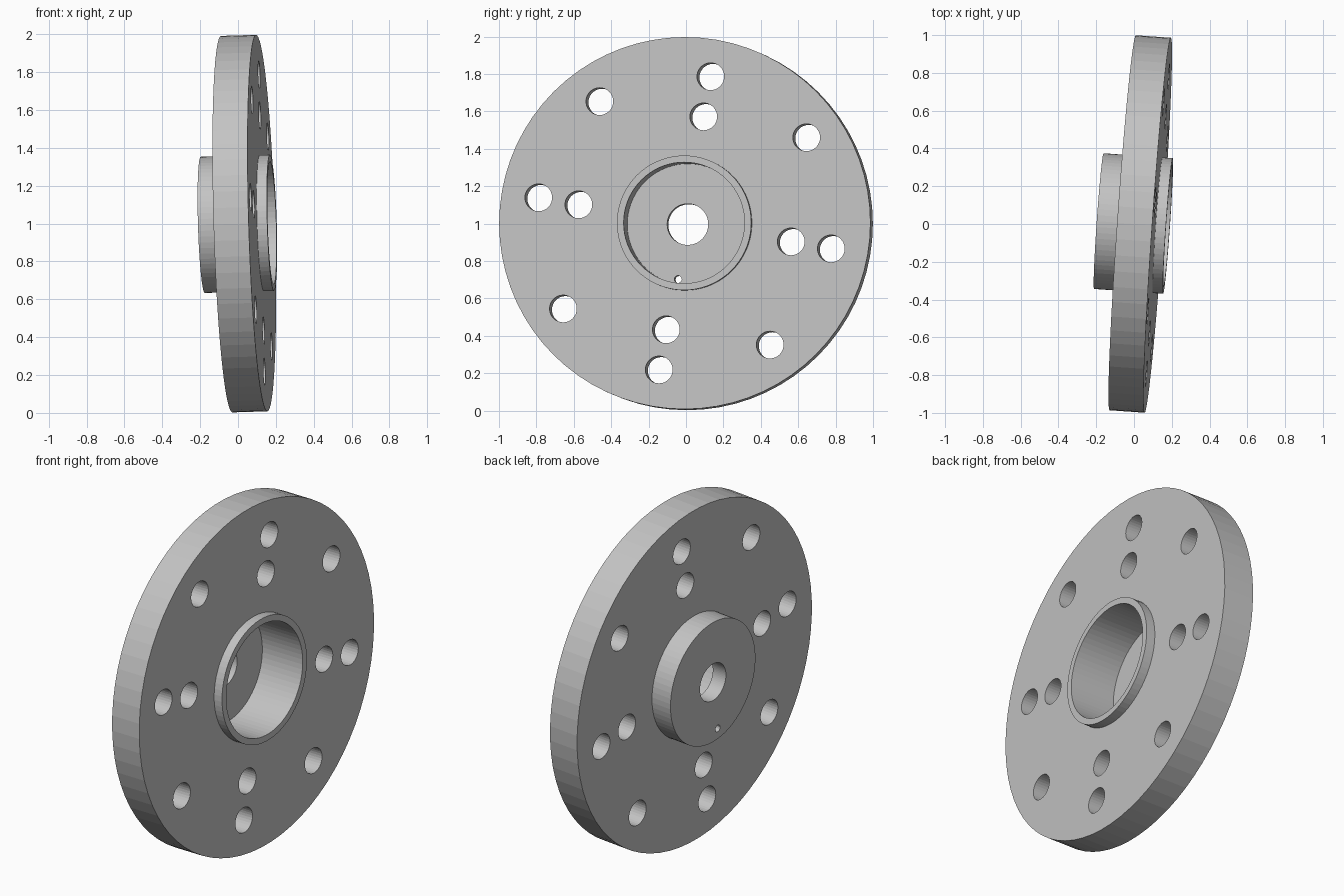
import bpy
import bmesh
from math import cos, sin, radians, tau
from mathutils import Matrix, Vector

if "Cube" in bpy.data.objects:
    bpy.data.objects.remove(bpy.data.objects["Cube"], do_unlink=True)

# Material
steel = bpy.data.materials.new("plain grey metal")
steel.use_nodes = True
GREY = (0.55, 0.55, 0.55, 1)
steel.diffuse_color = GREY
steel.node_tree.nodes["Principled BSDF"].inputs["Base Color"].default_value = GREY

# Slightly tilted frame: the local z axis is the axis of the disc
axis = Vector((1, -0.07, 0.03)).normalized()
across = Vector((0, 1, 0))
across = (across - axis * across.dot(axis)).normalized()
up = axis.cross(across)
frame = Matrix((across, up, axis)).transposed().to_4x4()
frame.translation = (0.033, 0, 1)

# Radii and stations along the axis
RIM, HUB, RECESS, BORE = 0.995, 0.36, 0.324, 0.11
HUB_BACK, FLOOR, DISC_BACK, DISC_FRONT, LIP = -0.22, -0.13, -0.093, 0.093, 0.147


def make_object(name, bm):
    bmesh.ops.recalc_face_normals(bm, faces=bm.faces)
    mesh = bpy.data.meshes.new(name)
    bm.to_mesh(mesh)
    bm.free()
    mesh.materials.append(steel)
    obj = bpy.data.objects.new(name, mesh)
    bpy.context.collection.objects.link(obj)
    obj.matrix_world = frame
    return obj


def add_cylinder(bm, radius, distance, angle, low, high, sides):
    a = radians(angle)
    place = Matrix.Translation((distance * cos(a), distance * sin(a), (low + high) / 2))
    bmesh.ops.create_cone(bm, cap_ends=True, segments=sides, radius1=radius,
                          radius2=radius, depth=high - low, matrix=place)


# Disc with rear hub, front lip, recess and bore, turned from one profile
profile = [(BORE, HUB_BACK), (HUB, HUB_BACK), (HUB, DISC_BACK), (RIM, DISC_BACK),
           (RIM, DISC_FRONT), (HUB, DISC_FRONT), (HUB, LIP), (RECESS, LIP),
           (RECESS, FLOOR), (BORE, FLOOR)]
bm = bmesh.new()
points = [bm.verts.new((r, 0, h)) for r, h in profile]
edges = [bm.edges.new((points[i - 1], points[i])) for i in range(len(points))]
bmesh.ops.spin(bm, geom=points + edges, cent=(0, 0, 0), axis=(0, 0, 1),
               angle=tau, steps=72, use_merge=True)
bmesh.ops.remove_doubles(bm, verts=bm.verts, dist=0.0001)
flange = make_object("hub_flange", bm)

# Bolt holes in pairs and singles, repeated every quarter turn, plus a pin hole
bm = bmesh.new()
for quarter in range(0, 360, 90):
    for distance, angle in ((0.796, 80), (0.578, 80), (0.796, 35)):
        add_cylinder(bm, 0.073, distance, angle + quarter, -0.2, 0.2, 32)
add_cylinder(bm, 0.02, 0.298, 260, -0.3, 0, 12)
cutter = make_object("hole_cutter", bm)
cutter.hide_render = True

holes = flange.modifiers.new("holes", "BOOLEAN")
holes.operation = "DIFFERENCE"
holes.solver = "EXACT"
holes.object = cutter
bpy.context.view_layer.objects.active = flange
flange.select_set(True)
bpy.ops.object.modifier_apply(modifier=holes.name)
bpy.data.objects.remove(cutter, do_unlink=True)
